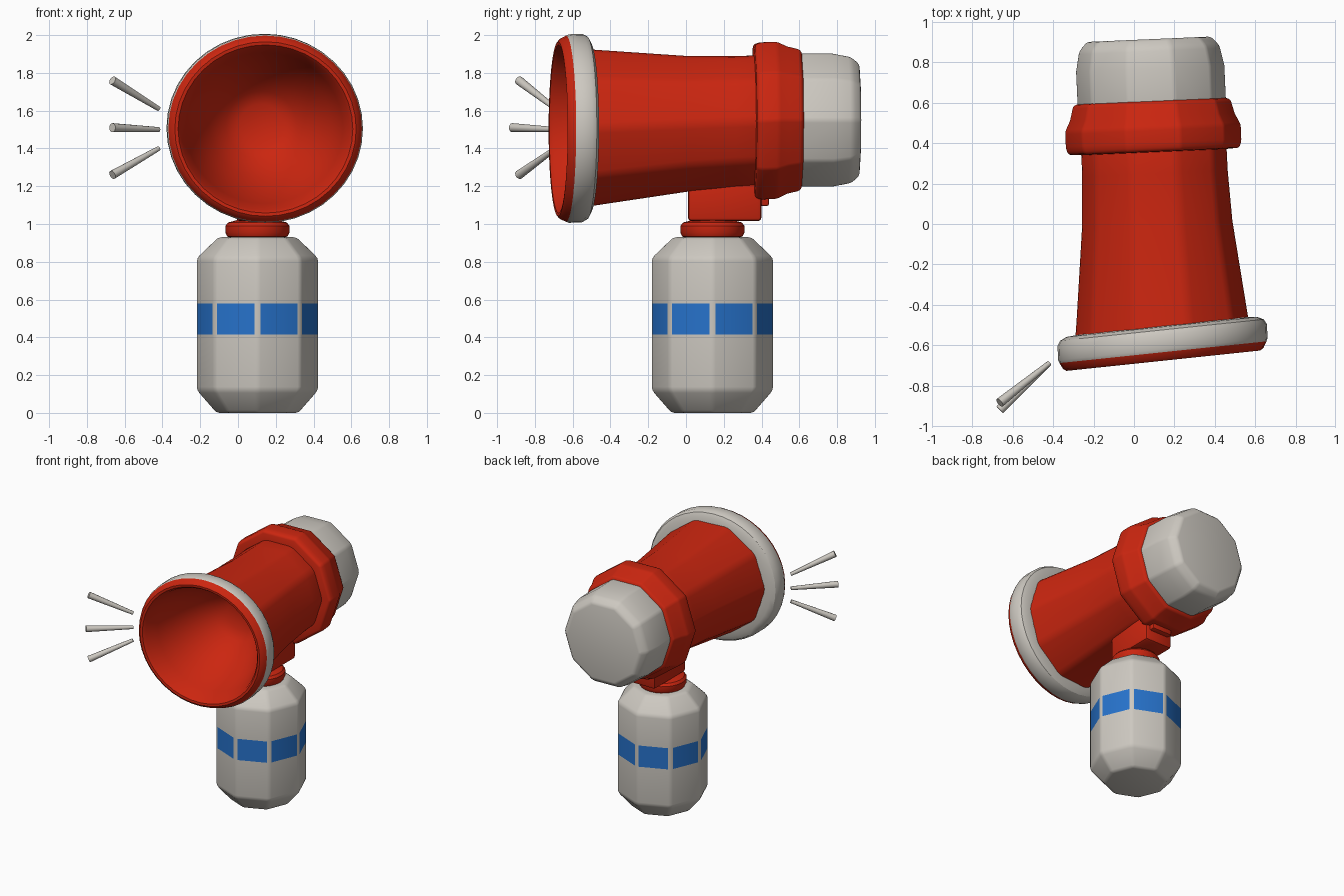
import bpy
import bmesh
from math import sin, cos, pi, radians
from mathutils import Vector

old = bpy.data.objects.get("Cube")
if old:
    bpy.data.objects.remove(old, do_unlink=True)


def material(name, rgb):
    m = bpy.data.materials.new(name)
    m.use_nodes = True
    m.diffuse_color = (*rgb, 1)
    m.node_tree.nodes["Principled BSDF"].inputs["Base Color"].default_value = (*rgb, 1)
    return m


RED = material("red", (0.6, 0.019, 0.005))
WHITE = material("warm white", (0.61, 0.58, 0.53))
BLUE = material("blue", (0.02, 0.17, 0.6))


def finish(name, bm, mats, bevel=0.0):
    """Soften the sharp edges, shade and link the part."""
    bmesh.ops.recalc_face_normals(bm, faces=bm.faces)
    if bevel:
        sharp = [e for e in bm.edges
                 if len(e.link_faces) == 2 and e.calc_face_angle() > radians(14)]
        bmesh.ops.bevel(bm, geom=sharp, offset=bevel, segments=2, profile=0.5,
                        affect='EDGES', clamp_overlap=True)
    mesh = bpy.data.meshes.new(name)
    bm.to_mesh(mesh)
    bm.free()
    for m in mats:
        mesh.materials.append(m)
    ob = bpy.data.objects.new(name, mesh)
    bpy.context.collection.objects.link(ob)
    bpy.ops.object.select_all(action='DESELECT')
    ob.select_set(True)
    bpy.context.view_layer.objects.active = ob
    bpy.ops.object.shade_smooth_by_angle(angle=radians(32))
    return ob


def loft(name, profile, sides, place, mats, bevel=0.0, rule=None,
         cap_start=True, cap_end=True):
    """Join rings of (position, radius); place maps position and offsets to a point."""
    bm = bmesh.new()
    rings = []
    for t, r in profile:
        rings.append([bm.verts.new(place(t, r * cos(2 * pi * i / sides),
                                         r * sin(2 * pi * i / sides)))
                      for i in range(sides)])
    for k, (a, b) in enumerate(zip(rings, rings[1:])):
        for i in range(sides):
            j = (i + 1) % sides
            f = bm.faces.new((a[i], a[j], b[j], b[i]))
            f.material_index = rule(k) if rule else 0
    if cap_start:
        bm.faces.new(rings[0])
    if cap_end:
        f = bm.faces.new(rings[-1])
        f.material_index = rule(len(rings)) if rule else 0
    return finish(name, bm, mats, bevel)


def upright(t, u, v):
    return Vector((0.103 + u, 0.14 + v, t))


def horn_axis(t, u, v):
    """Slightly bent axis: the mouth is turned a little more than the back."""
    yaw = radians(6 if t < -0.4 else 2.5)
    return Vector((0.115 - 0.045 * t + u * cos(yaw), t + u * sin(yaw),
                   min(1.53 + 0.04 * t, 1.55) + v))


def mouth_axis(t, u, v):
    return horn_axis(t, u * 1.045, v)


def box(name, lo, hi, bevel):
    bm = bmesh.new()
    bmesh.ops.create_cube(bm, size=1)
    for v in bm.verts:
        v.co = Vector([(a + b) / 2 + c * (b - a) for a, b, c in zip(lo, hi, v.co)])
    return finish(name, bm, [RED], bevel)


# Gas canister with a blue band
loft("canister", [(0, 0.22), (0.12, 0.325), (0.415, 0.325), (0.58, 0.325),
                  (0.82, 0.325), (0.93, 0.21)],
     8, upright, [WHITE, BLUE], 0.018, rule=lambda k: int(k == 2))

# Rounded neck ring and mounting bracket
loft("neck", [(0.92, 0.13), (0.935, 0.16), (0.955, 0.17), (0.99, 0.17),
              (1.008, 0.155), (1.02, 0.11)], 24, upright, [RED])
box("bracket", (-0.01, 0.01, 1.015), (0.22, 0.4, 1.27), 0.02)
box("bracket_step", (0.02, 0.34, 1.095), (0.19, 0.44, 1.25), 0.012)

# Horn barrel, open at the mouth
loft("barrel", [(-0.55, 0.44), (-0.42, 0.425), (0.0, 0.378), (0.25, 0.366),
                (0.45, 0.365)], 10, horn_axis, [RED], 0.03, cap_start=False)

# Collar behind the barrel
loft("collar", [(0.355, 0.34), (0.36, 0.425), (0.39, 0.437), (0.475, 0.437),
                (0.53, 0.41), (0.6, 0.392), (0.615, 0.35)],
     10, horn_axis, [RED], 0.012)

# Back cap
loft("back_cap", [(0.5, 0.37), (0.77, 0.37), (0.87, 0.35), (0.915, 0.31)],
     10, horn_axis, [WHITE], 0.015)

# White rim, red lip and hollow bowl
loft("mouth", [(-0.505, 0.4), (-0.51, 0.455), (-0.525, 0.485), (-0.55, 0.499),
               (-0.62, 0.499), (-0.635, 0.493), (-0.665, 0.478), (-0.677, 0.462),
               (-0.675, 0.445), (-0.655, 0.43), (-0.55, 0.4), (-0.42, 0.35),
               (-0.28, 0.27), (-0.18, 0.18), (-0.14, 0.11)],
     40, mouth_axis, [WHITE, RED], rule=lambda k: int(k > 4), cap_start=False)

# Three tapered sound strokes beside the mouth
for label, z0, z1, y1 in (("upper", 1.61, 1.76, -0.885),
                          ("middle", 1.5, 1.51, -0.92),
                          ("lower", 1.4, 1.26, -0.885)):
    start, end = Vector((-0.42, -0.69, z0)), Vector((-0.665, y1, z1))
    axis = end - start
    side = axis.cross(Vector((0, 0, 1))).normalized()
    up = side.cross(axis).normalized()
    loft("sound_stroke_" + label, [(0, 0.013), (1, 0.024)], 12,
         lambda t, u, v: start + axis * t + side * u + up * v, [WHITE])
